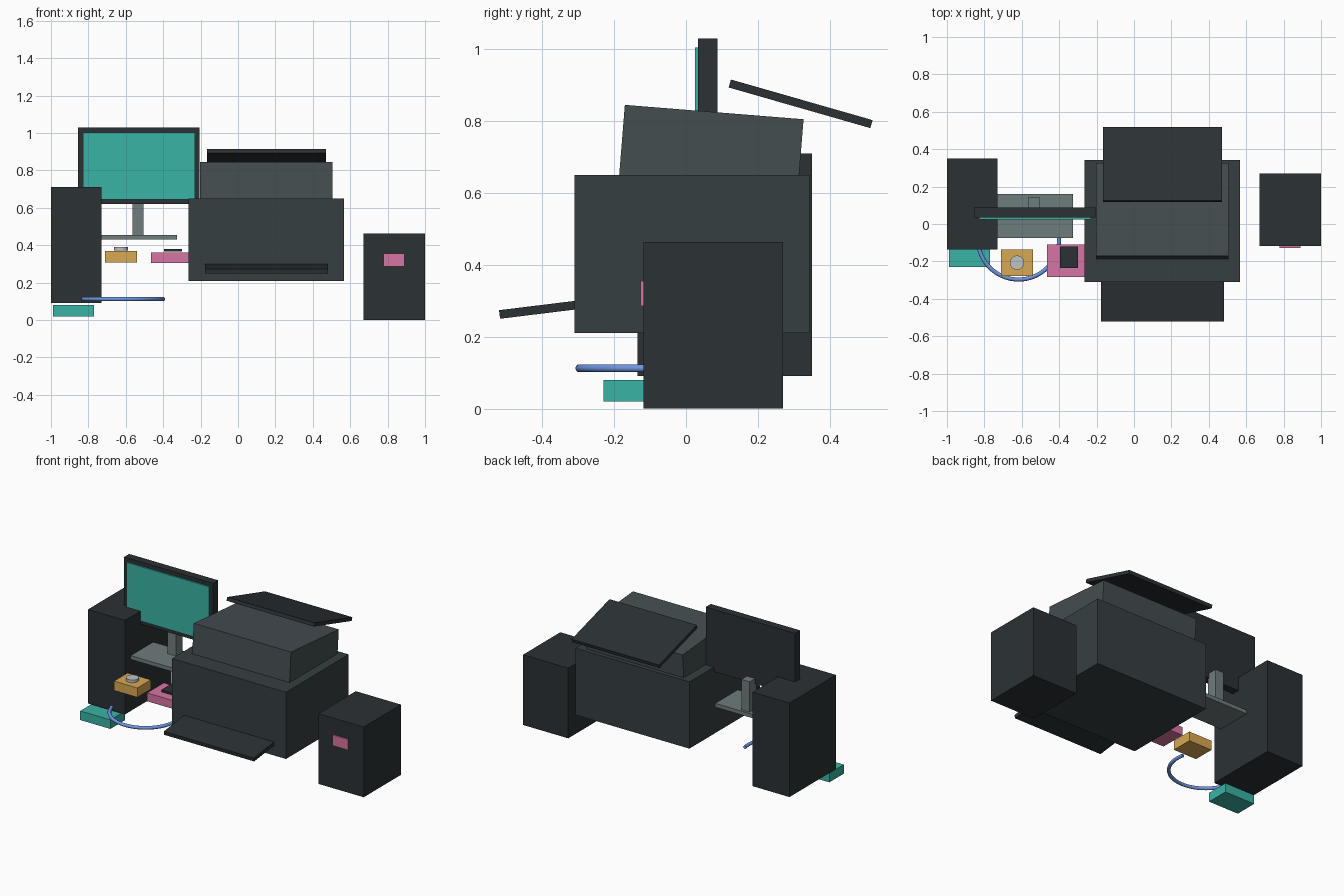
import bpy, math
from mathutils import Vector, Matrix

if "Cube" in bpy.data.objects:
    bpy.data.objects.remove(bpy.data.objects["Cube"])


def material(name, hex_code):
    def linear(c):
        return c / 12.92 if c <= 0.04045 else ((c + 0.055) / 1.055) ** 2.4
    rgb = [linear(int(hex_code[i:i + 2], 16) / 255) for i in (0, 2, 4)]
    mat = bpy.data.materials.new(name)
    mat.diffuse_color = (*rgb, 1)
    mat.use_nodes = True
    mat.node_tree.nodes["Principled BSDF"].inputs["Base Color"].default_value = mat.diffuse_color
    return mat


DARK = material("charcoal", "2B3134")
BODY = material("dark_grey", "363F40")
LID = material("mid_grey", "444D50")
STEEL = material("steel_grey", "6F7C7D")
TEAL = material("teal", "3AB3A5")
AMBER = material("amber", "D9A852")
PINK = material("pink", "D675A3")
BLUE = material("blue", "6E96E0")
SILVER = material("silver", "BFC3C4")


def tilted_box(name, centre, size, mat, tilt=0.0):
    """Box of a given size, rotated about x by tilt degrees."""
    bpy.ops.mesh.primitive_cube_add(size=1, location=centre)
    ob = bpy.context.object
    ob.name = name
    ob.data.transform(Matrix.Diagonal((*size, 1)))
    ob.rotation_euler.x = math.radians(tilt)
    ob.data.materials.append(mat)
    return ob


def box(name, x, y, z, mat):
    """Upright box from its (min, max) ranges."""
    lo, hi = Vector((x[0], y[0], z[0])), Vector((x[1], y[1], z[1]))
    return tilted_box(name, (lo + hi) / 2, hi - lo, mat)


# Computer tower and small teal unit under its front
box("tower", (-1.0, -0.73), (-0.135, 0.35), (0.09, 0.71), DARK)
box("teal_unit", (-0.99, -0.77), (-0.23, -0.08), (0.02, 0.08), TEAL)

# Monitor with screen, neck and base
box("monitor_frame", (-0.855, -0.205), (0.034, 0.087), (0.62, 1.03), DARK)
box("monitor_screen", (-0.83, -0.23), (0.025, 0.036), (0.645, 1.004), TEAL)
box("monitor_neck", (-0.565, -0.505), (0.075, 0.145), (0.45, 0.655), STEEL)
box("monitor_base", (-0.745, -0.325), (-0.075, 0.16), (0.43, 0.455), STEEL)

# Printer body, sloping lid, rear paper support and front output tray
box("printer_body", (-0.265, 0.567), (-0.31, 0.343), (0.21, 0.65), BODY)
a = math.radians(4.6)
depth = 0.28
tilted_box("printer_lid",
           (0.151, 0.0785 - math.sin(a) * depth / 2, 0.825 - math.cos(a) * depth / 2),
           (0.71, 0.499, depth), LID, -4.6)
tilted_box("rear_paper_support", (0.152, 0.319, 0.848), (0.637, 0.41, 0.023), DARK, -16)
tilted_box("output_tray", (0.152, -0.37, 0.28), (0.657, 0.3, 0.024), DARK, 7)

# Separate cabinet with a pink front panel
box("cabinet", (0.67, 1.0), (-0.118, 0.27), (0.0, 0.463), DARK)
box("cabinet_panel", (0.778, 0.89), (-0.127, -0.116), (0.285, 0.355), PINK)

# Amber control box with a round knob
box("amber_box", (-0.71, -0.54), (-0.278, -0.137), (0.308, 0.37), AMBER)
bpy.ops.mesh.primitive_cylinder_add(vertices=32, radius=0.038, depth=0.018,
                                    location=(-0.625, -0.207, 0.381))
knob = bpy.context.object
knob.name = "knob"
knob.data.materials.append(SILVER)
bpy.ops.object.shade_smooth_by_angle()

# Pink control box with a dark key
box("pink_box", (-0.465, -0.23), (-0.284, -0.11), (0.305, 0.36), PINK)
box("dark_key", (-0.395, -0.3), (-0.234, -0.12), (0.366, 0.38), DARK)

# Curved cable
curve = bpy.data.curves.new("cable", 'CURVE')
curve.dimensions = '3D'
curve.bevel_depth = 0.011
curve.bevel_resolution = 3
curve.use_fill_caps = True
steps = 40
line = curve.splines.new('POLY')
line.points.add(steps)
for i, p in enumerate(line.points):
    t = math.radians(168 + 204 * i / steps)
    p.co = (-0.617 + 0.217 * math.cos(t), -0.08 + 0.217 * math.sin(t), 0.112, 1)
line.use_smooth = True
curve.materials.append(BLUE)
bpy.context.collection.objects.link(bpy.data.objects.new("cable", curve))
